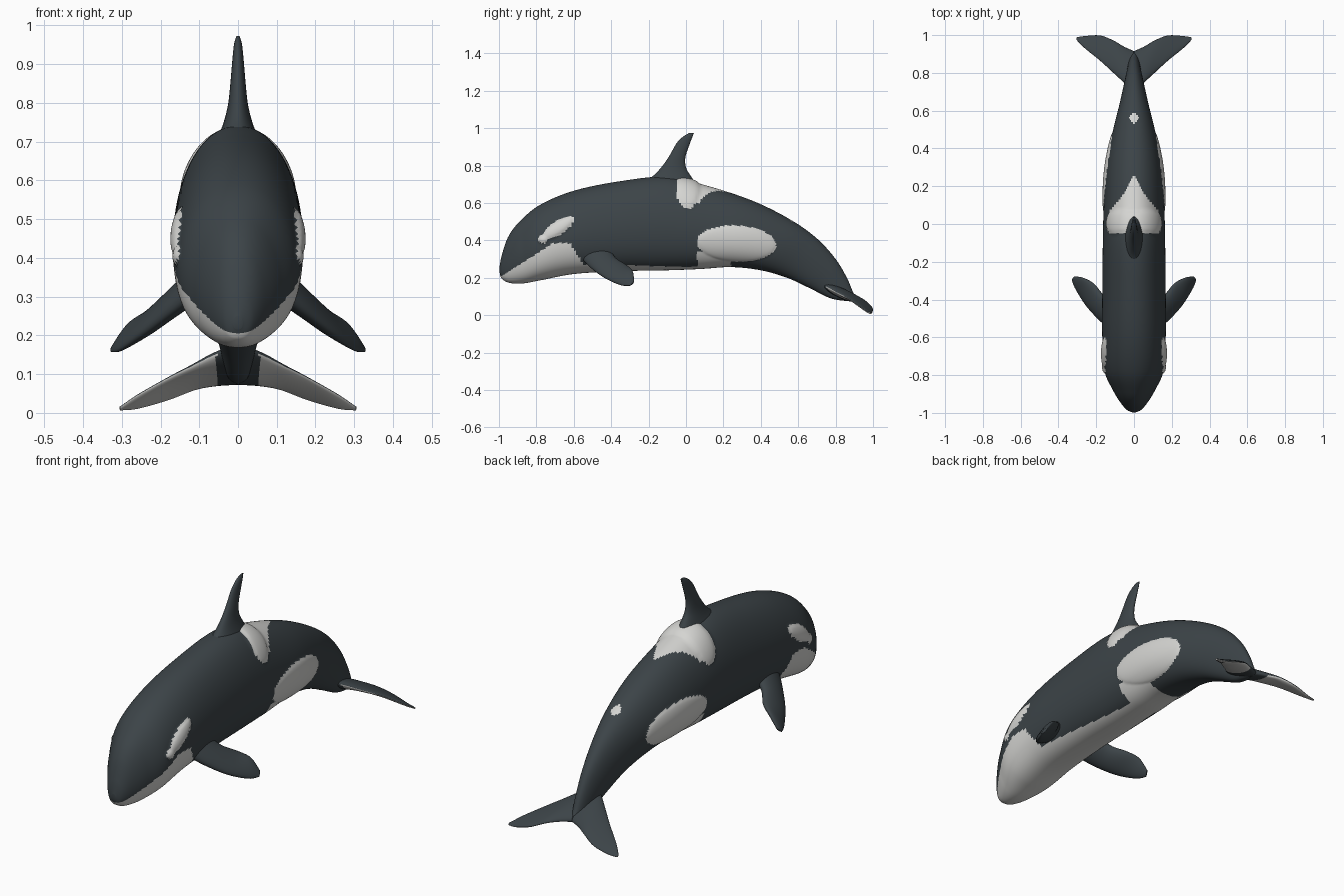
import bpy, bmesh, math
from mathutils import Vector

if "Cube" in bpy.data.objects:
    bpy.data.objects.remove(bpy.data.objects["Cube"])


def material(name, rgb):
    m = bpy.data.materials.new(name)
    m.diffuse_color = (*rgb, 1)
    m.use_nodes = True
    m.node_tree.nodes["Principled BSDF"].inputs["Base Color"].default_value = m.diffuse_color
    return m


DARK = material("charcoal skin", (0.045, 0.057, 0.064))
WHITE = material("pale markings", (0.66, 0.66, 0.64))


def spline(rows, steps):
    """Catmull-Rom interpolation through rows of numbers."""
    out = []
    n = len(rows)
    for i in range(n - 1):
        a, b, c, d = rows[max(i - 1, 0)], rows[i], rows[i + 1], rows[min(i + 2, n - 1)]
        for k in range(steps):
            t = k / steps
            out.append([0.5 * (2 * q + (r - p) * t + (2 * p - 5 * q + 4 * r - s) * t * t
                               + (3 * q - p - 3 * r + s) * t ** 3)
                        for p, q, r, s in zip(a, b, c, d)])
    out.append(list(rows[-1]))
    return out


def skin(name, rings, rule=None, bump=None):
    """Join rings into a smooth closed surface; rule picks pale faces, bump raises vertices."""
    bm = bmesh.new()
    loops = [[bm.verts.new(p) for p in ring] for ring in rings]
    n = len(loops[0])
    for a, b in zip(loops, loops[1:]):
        for i in range(n):
            j = (i + 1) % n
            bm.faces.new((a[i], a[j], b[j], b[i]))
    bm.faces.new(loops[0])
    bm.faces.new(loops[-1])
    bmesh.ops.recalc_face_normals(bm, faces=bm.faces[:])
    bm.normal_update()
    for f in bm.faces:
        f.smooth = True
        if rule and rule(f.calc_center_median(), f.normal):
            f.material_index = 1
    if bump:
        for v, h in [(v, bump(v.co)) for v in bm.verts]:
            v.co += v.normal * h
    me = bpy.data.meshes.new(name)
    bm.to_mesh(me)
    bm.free()
    me.materials.append(DARK)
    me.materials.append(WHITE)
    ob = bpy.data.objects.new(name, me)
    bpy.context.collection.objects.link(ob)
    return ob


def fin(name, rows, side=1, rule=None):
    """Lens-section fin from rows of (leading xyz, trailing xyz, half thickness)."""
    first, last = Vector(rows[1][:3]), Vector(rows[-1][:3])
    normal = (first - Vector(rows[1][3:6])).cross(last - first).normalized()
    rings = []
    for r in spline(rows, 8):
        lead, trail = Vector(r[:3]), Vector(r[3:6])
        ring = []
        for k in range(32):
            t = 2 * math.pi * k / 32
            p = (lead + trail) / 2 + (lead - trail) / 2 * math.cos(t) + normal * r[6] * math.sin(t)
            ring.append((p.x * side, p.y, p.z))
        rings.append(ring)
    return skin(name, rings, rule)


# Markings, each an ellipse seen from the side: y, z, radius y, radius z, tilt, height
EYE_PATCH = (-0.685, 0.465, 0.098, 0.036, 0.58, 0.015)
EYE = (-0.765, 0.405, 0.027, 0.022, 0, 0.012)
FLANK = (0.27, 0.383, 0.212, 0.096, -0.05, 0.013)
SADDLE = (0.01, 0.675, 0.062, 0.105, 0, 0.013)
SPOTS = (EYE_PATCH, EYE, FLANK, SADDLE)


def inside(p, e):
    y, z = p.y - e[0], p.z - e[1]
    c, s = math.cos(e[4]), math.sin(e[4])
    return 1 - ((y * c + z * s) / e[2]) ** 2 - ((z * c - y * s) / e[3]) ** 2


def bumps(p):
    return max(e[5] * math.sqrt(max(0, inside(p, e))) for e in SPOTS)


def markings(p, n):
    a = abs(p.x)
    if any(inside(p, e) > 0 for e in SPOTS):
        return True
    # jaw and cheek
    if p.y < -0.55 and p.z < min(0.2 + (p.y + 1) * 0.64, 0.385, 0.29 - (p.y + 0.56) * 1.6):
        return True
    # belly strip and the band joining the flank patches
    if n.z < 0 and -0.56 < p.y < 0.07 and p.z < 0.35 and a < 0.085 - 0.08 * (p.y + 0.1):
        return True
    if n.z < 0.2 and 0.06 < p.y < 0.24 and p.z < 0.34:
        return True
    # saddle point behind the dorsal fin, and the small spot on the tail
    if n.z > 0 and p.z > 0.55 and 0.05 < p.y < 0.28:
        return a < 0.13 * min(1, (0.28 - p.y) / 0.21) ** 1.5
    return n.z > 0 and p.x ** 2 + (p.y - 0.56) ** 2 < 0.025 ** 2


# Body stations: top y, top z, bottom y, bottom z, half width
stations = [
    (-0.998, 0.25, -0.995, 0.215, 0.012), (-0.985, 0.32, -0.98, 0.19, 0.04),
    (-0.95, 0.42, -0.94, 0.172, 0.072), (-0.89, 0.50, -0.87, 0.17, 0.112),
    (-0.78, 0.59, -0.77, 0.188, 0.157), (-0.60, 0.665, -0.60, 0.22, 0.168),
    (-0.36, 0.715, -0.36, 0.235, 0.168), (-0.10, 0.74, -0.10, 0.24, 0.165),
    (0.12, 0.69, 0.08, 0.247, 0.16), (0.36, 0.61, 0.24, 0.257, 0.146),
    (0.56, 0.51, 0.40, 0.24, 0.115), (0.70, 0.41, 0.54, 0.20, 0.08),
    (0.80, 0.30, 0.66, 0.145, 0.055), (0.86, 0.20, 0.76, 0.095, 0.038),
    (0.89, 0.13, 0.82, 0.08, 0.028), (0.91, 0.09, 0.88, 0.075, 0.01)]
rings = []
for yt, zt, yb, zb, w in spline(stations, 18):
    ring = []
    for k in range(144):
        t = 2 * math.pi * k / 144
        s = math.sin(t)
        # lower half is a little fuller than the upper half
        x = math.copysign(abs(s) ** (0.95 if math.cos(t) > 0 else 0.8), s) * w
        u = (1 - math.cos(t)) / 2
        u += 0.06 * math.sin(math.pi * u)
        ring.append((x, yt + (yb - yt) * u, zt + (zb - zt) * u))
    rings.append(ring)
skin("body", rings, markings, bumps)

# Dorsal fin
fin("dorsal_fin", [
    (0, -0.24, 0.70, 0, 0.07, 0.68, 0.06), (0, -0.17, 0.75, 0, 0.025, 0.745, 0.038),
    (0, -0.125, 0.80, 0, 0.0, 0.79, 0.026), (0, -0.09, 0.85, 0, -0.003, 0.845, 0.02),
    (0, -0.05, 0.92, 0, 0.02, 0.915, 0.014), (0, -0.015, 0.955, 0, 0.033, 0.95, 0.01),
    (0, 0.015, 0.973, 0, 0.042, 0.973, 0.004)])

flipper = [
    (0.12, -0.56, 0.305, 0.12, -0.40, 0.34, 0.038), (0.18, -0.51, 0.255, 0.17, -0.37, 0.30, 0.03),
    (0.25, -0.435, 0.20, 0.215, -0.315, 0.265, 0.024),
    (0.305, -0.35, 0.162, 0.27, -0.285, 0.235, 0.016),
    (0.328, -0.30, 0.158, 0.315, -0.277, 0.18, 0.006)]
fluke = [
    (0, 0.70, 0.17, 0, 0.915, 0.08, 0.03), (0.06, 0.755, 0.15, 0.055, 0.94, 0.075, 0.024),
    (0.12, 0.81, 0.12, 0.11, 0.972, 0.063, 0.017), (0.18, 0.865, 0.09, 0.18, 0.998, 0.035, 0.012),
    (0.26, 0.93, 0.045, 0.26, 0.995, 0.012, 0.008), (0.305, 0.975, 0.014, 0.305, 0.988, 0.008, 0.004)]

# Paired flippers and tail flukes, pale beneath the flukes
for side, label in ((1, "right"), (-1, "left")):
    fin("flipper_" + label, flipper, side)
    fin("tail_fluke_" + label, fluke, side, lambda p, n: n.z < 0 and abs(p.x) > 0.055)
